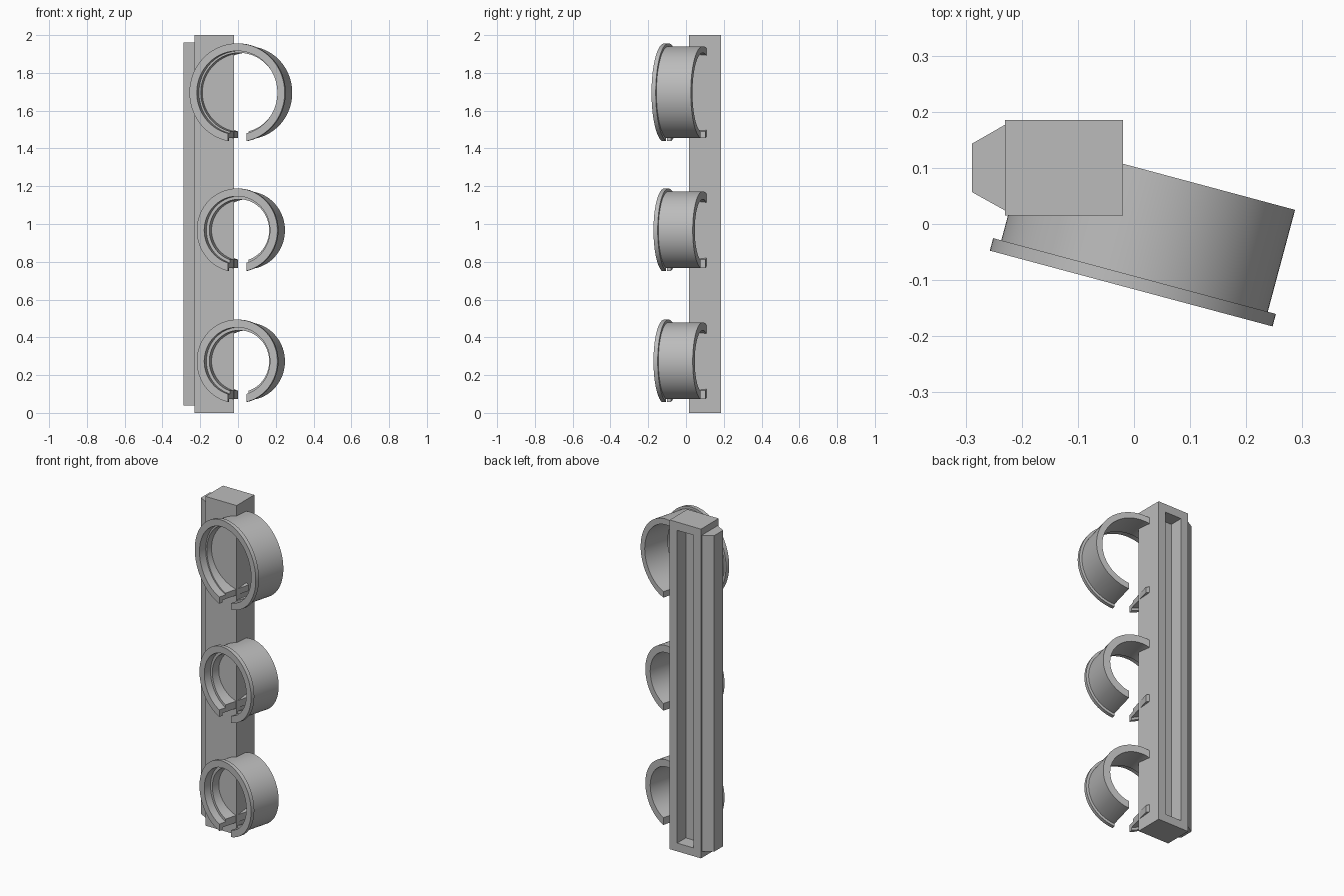
import bpy, bmesh, math
from mathutils import Matrix, Vector

cube = bpy.data.objects.get("Cube")
if cube:
    bpy.data.objects.remove(cube, do_unlink=True)

grey = bpy.data.materials.new("plain grey")
grey.use_nodes = True
GREY = (0.5, 0.5, 0.5, 1)
grey.diffuse_color = GREY
grey.node_tree.nodes["Principled BSDF"].inputs["Base Color"].default_value = GREY

TILT = math.radians(-15)      # rings lean around the vertical axis
LENGTH = 0.211                # ring depth, front to back
FLANGE = 0.023
WALL = 0.05


def finish(bm, name):
    bmesh.ops.recalc_face_normals(bm, faces=bm.faces)
    mesh = bpy.data.meshes.new(name)
    bm.to_mesh(mesh)
    bm.free()
    mesh.materials.append(grey)
    obj = bpy.data.objects.new(name, mesh)
    bpy.context.collection.objects.link(obj)
    return obj


def prism(name, outline, z0, z1):
    """Extrude a plan outline from z0 up to z1."""
    bm = bmesh.new()
    base = bm.faces.new([bm.verts.new((x, y, z0)) for x, y in outline])
    top = bmesh.ops.extrude_face_region(bm, geom=[base])["geom"]
    verts = [v for v in top if isinstance(v, bmesh.types.BMVert)]
    bmesh.ops.translate(bm, verts=verts, vec=(0, 0, z1 - z0))
    return finish(bm, name)


def box(name, x0, x1, y0, y1, z0, z1):
    return prism(name, [(x0, y0), (x1, y0), (x1, y1), (x0, y1)], z0, z1)


def ring_frame(z):
    """Placement whose origin is the centre of a ring's front face."""
    return Matrix.Translation((-0.005, -0.115, z)) @ Matrix.Rotation(TILT, 4, "Z")


def lathe(name, profile, z):
    """Spin a closed (radius, depth) profile around the ring axis."""
    bm = bmesh.new()
    steps = 96
    loops = []
    for i in range(steps):
        turn = Matrix.Rotation(math.tau * (i + 0.5) / steps, 4, "Y")
        loops.append([bm.verts.new(turn @ Vector((r, d, 0))) for r, d in profile])
    n = len(profile)
    for i in range(steps):
        a, b = loops[i], loops[(i + 1) % steps]
        for j in range(n):
            k = (j + 1) % n
            bm.faces.new((a[j], a[k], b[k], b[j]))
    bm.transform(ring_frame(z))
    return finish(bm, name)


def rod(name, radius, d0, d1, z):
    """Solid cylinder along the ring axis."""
    bm = bmesh.new()
    bmesh.ops.create_cone(bm, cap_ends=True, segments=96, radius1=radius,
                          radius2=radius, depth=d1 - d0)
    bm.transform(ring_frame(z) @ Matrix.Translation((0, (d0 + d1) / 2, 0))
                 @ Matrix.Rotation(math.pi / 2, 4, "X"))
    return finish(bm, name)


def combine(target, tool, operation="DIFFERENCE"):
    mod = target.modifiers.new("combine", "BOOLEAN")
    mod.operation = operation
    mod.solver = "EXACT"
    mod.object = tool
    bpy.context.view_layer.objects.active = target
    bpy.ops.object.modifier_apply(modifier=mod.name)
    bpy.data.objects.remove(tool, do_unlink=True)


def cavity():
    return box("cavity_cutter", -0.23 + WALL, -0.02 - WALL, 0.102, 0.3, WALL, 2 - WALL)


# Hollow upright, open at the back
spine = box("spine", -0.23, -0.02, 0.015, 0.185, 0, 2)
combine(spine, cavity())

# Tapered mounting rail along the side
prism("side_rail", [(-0.228, 0.023), (-0.228, 0.178), (-0.289, 0.143), (-0.289, 0.057)],
      0.04, 1.96)

# Three split clip rings: name, height, flange, body, counterbore and bore radii
RINGS = [("upper_ring", 1.695, 0.261, 0.246, 0.221, 0.211),
         ("middle_ring", 0.967, 0.221, 0.206, 0.18, 0.164),
         ("lower_ring", 0.273, 0.221, 0.206, 0.18, 0.164)]
parts = [spine]
for name, z, flange, body, counter, bore in RINGS:
    combine(spine, rod("bore_cutter", bore + 0.001, -0.1, 0.5, z))
    ring = lathe(name, [(flange, 0), (flange, FLANGE), (body, FLANGE), (body, LENGTH),
                        (bore, LENGTH), (bore, 0.045), (counter, 0.045), (counter, 0)], z)
    # Slot at the bottom of the ring
    slot = box("slot_cutter", -0.051, 0.051, -0.1, 0.3, -0.4, 0)
    slot.data.transform(ring_frame(z))
    combine(ring, slot)
    combine(ring, cavity())
    parts.append(ring)

# Smooth round walls, sharp edges
bpy.ops.object.select_all(action="DESELECT")
for obj in parts:
    obj.select_set(True)
bpy.context.view_layer.objects.active = spine
bpy.ops.object.shade_smooth_by_angle(angle=math.radians(30))
